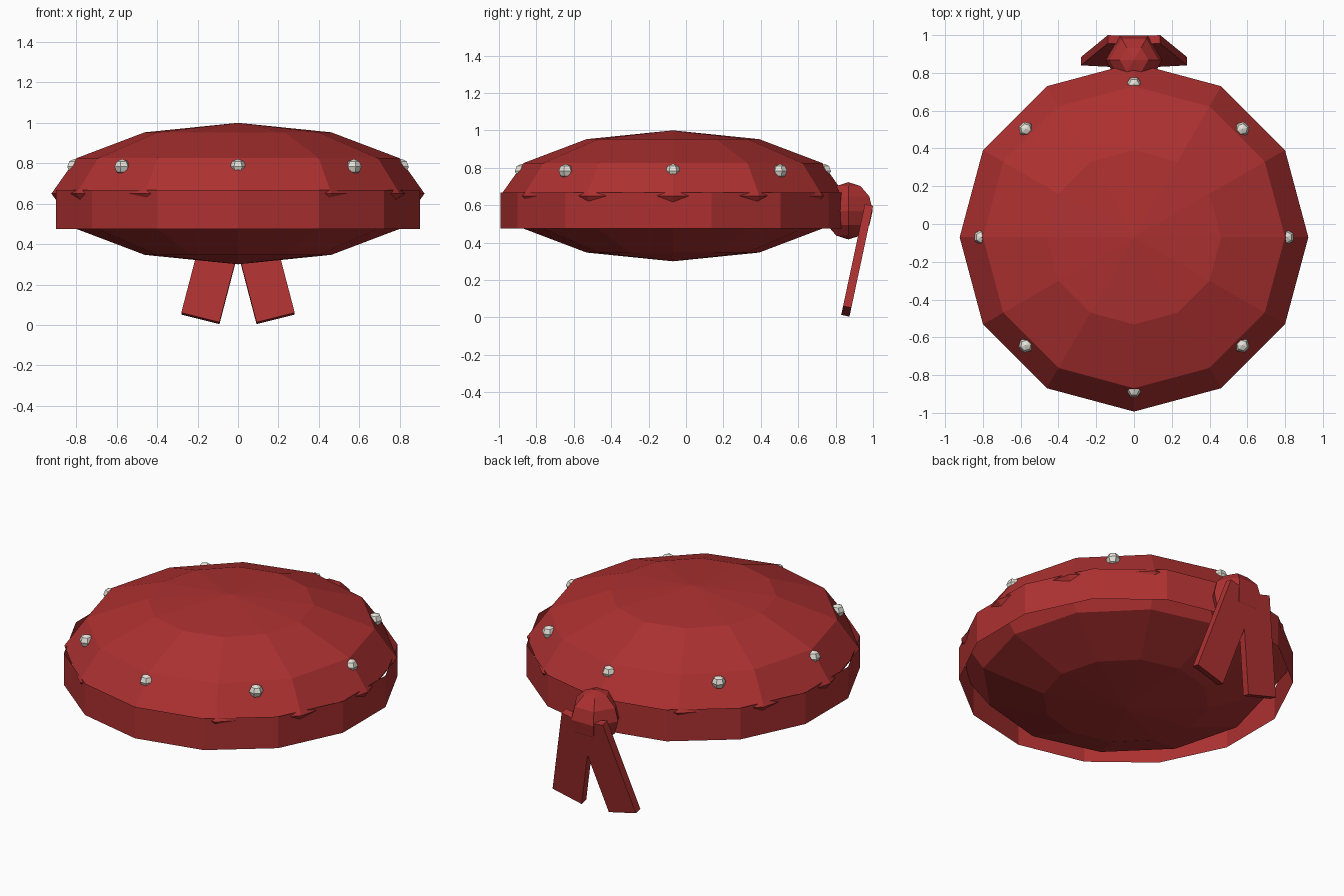
import bpy, bmesh
from math import sin, cos, pi
from mathutils import Matrix, Vector

if "Cube" in bpy.data.objects:
    bpy.data.objects.remove(bpy.data.objects["Cube"])

def material(name, rgb):
    m = bpy.data.materials.new(name)
    m.diffuse_color = (*rgb, 1)
    m.use_nodes = True
    m.node_tree.nodes["Principled BSDF"].inputs["Base Color"].default_value = m.diffuse_color
    return m

RED = material("red_cloth", (0.42, 0.03, 0.03))
WHITE = material("white_spot", (0.80, 0.77, 0.70))
CY = -0.07  # centre of the cap in y

def finish(name, bm, mat, recalc=True):
    if recalc:
        bmesh.ops.recalc_face_normals(bm, faces=bm.faces)
    me = bpy.data.meshes.new(name)
    bm.to_mesh(me)
    bm.free()
    me.materials.append(mat)
    ob = bpy.data.objects.new(name, me)
    bpy.context.collection.objects.link(ob)
    return ob

def lathe(name, profile, n, start, loc, mat):
    """Revolve (radius, z) points in n flat sides; zero radius makes a pole."""
    bm = bmesh.new()
    rings = []
    for r, z in profile:
        k = n if r > 1e-5 else 1
        rings.append([bm.verts.new((r * cos(start + 2 * pi * i / n),
                                    r * sin(start + 2 * pi * i / n), z)) for i in range(k)])
    for a, b in zip(rings, rings[1:]):
        for i in range(n):
            j = (i + 1) % n
            loop = [a[i % len(a)], a[j % len(a)], b[j % len(b)], b[i % len(b)]]
            bm.faces.new(list(dict.fromkeys(loop)))
    ob = finish(name, bm, mat)
    ob.location = loc
    return ob

def ball(name, r, h, n, rings, start, loc, mat):
    prof = [(r * sin(pi * k / rings), -h * cos(pi * k / rings)) for k in range(rings + 1)]
    return lathe(name, prof, n, start, loc, mat)

# Flattened cap
ball("cap", 0.923, 0.35, 12, 6, 0, (0, CY, 0.65), RED)

# Open-ended head band
lathe("head_band", [(0.923, 0.475), (0.923, 0.667)], 14, -pi / 2, (0, CY, 0), RED)

# Eight white spots around the cap
for i in range(8):
    a = i * pi / 4
    ball(f"spot_{i + 1}", 0.04, 0.038, 6, 4, a + pi / 6,
         (0.81 * cos(a), CY + 0.81 * sin(a), 0.783), WHITE)

# Knot at the back
ball("knot", 0.15, 0.153, 6, 6, 0, (0, 0.868, 0.57), RED)

# Two hanging tails
for side, name in ((-1, "left_tail"), (1, "right_tail")):
    bm = bmesh.new()
    bmesh.ops.create_cube(bm, size=1, matrix=Matrix.Diagonal((0.195, 0.045, 0.575, 1)))
    ob = finish(name, bm, RED)
    ob.matrix_world = (Matrix.Translation(Vector((side * 0.115, 0.915, 0.305)))
                       @ Matrix.Rotation(-0.21, 4, 'X') @ Matrix.Rotation(-side * 0.25, 4, 'Y'))
